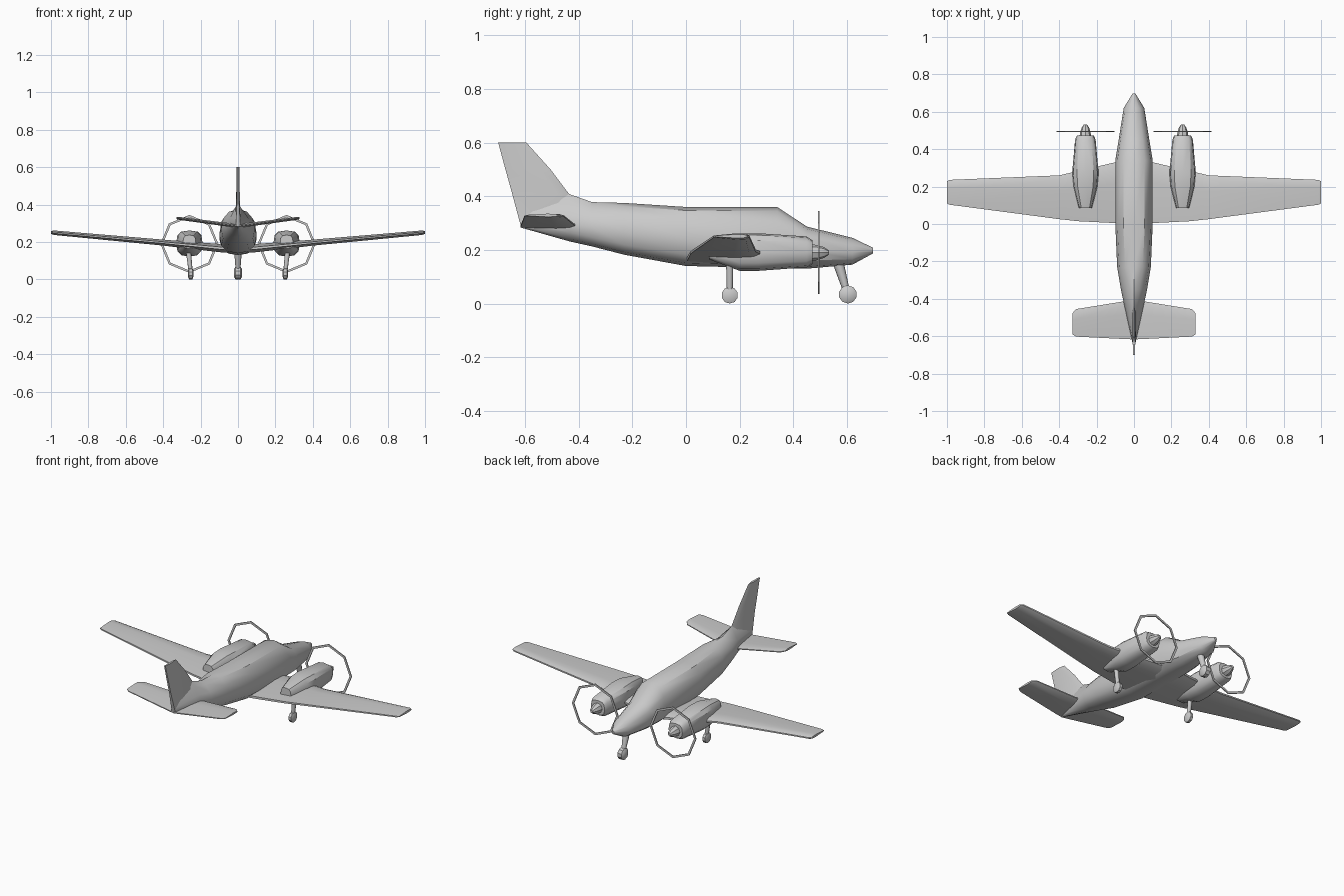
import bpy, bmesh, math
from mathutils import Vector

if "Cube" in bpy.data.objects:
    bpy.data.objects.remove(bpy.data.objects["Cube"])


def finish(name, bm, mirror=False, angle=35):
    bmesh.ops.recalc_face_normals(bm, faces=bm.faces)
    me = bpy.data.meshes.new(name)
    bm.to_mesh(me)
    bm.free()
    ob = bpy.data.objects.new(name, me)
    bpy.context.collection.objects.link(ob)
    bpy.ops.object.select_all(action='DESELECT')
    ob.select_set(True)
    bpy.context.view_layer.objects.active = ob
    bpy.ops.object.shade_smooth_by_angle(angle=math.radians(angle))
    if mirror:
        ob.modifiers.new("Mirror", 'MIRROR').use_mirror_merge = False
    return ob


def loft(name, rings, **kw):
    bm = bmesh.new()
    rows = [[bm.verts.new(p) for p in r] for r in rings]
    n = len(rows[0])
    for a, b in zip(rows, rows[1:]):
        for i in range(n):
            j = (i + 1) % n
            bm.faces.new((a[i], a[j], b[j], b[i]))
    bm.faces.new(rows[0])
    bm.faces.new(rows[-1])
    return finish(name, bm, **kw)


def section(y, w, top, mid, bot, et=2.5, eb=2.5, x=0, n=12):
    """Rounded cross-section with separate upper and lower fullness."""
    pts = []
    for i in range(n):
        a = 2 * math.pi * i / n
        c, s = math.cos(a), math.sin(a)
        e = et if s >= 0 else eb
        px = math.copysign(abs(c) ** (2 / e), c) * w
        pz = abs(s) ** (2 / e)
        pts.append((x + px, y, mid + pz * (top - mid) if s >= 0 else mid - pz * (mid - bot)))
    return pts


def airfoil(x, le, te, z, t):
    c = te - le
    prof = [(0, .3), (.1, .85), (.35, 1), (1, .3), (1, -.3), (.35, -1), (.1, -.85), (0, -.3)]
    return [(x, le + c * u, z + t * v) for u, v in prof]


def tube(name, p, q, r1, r2, mirror=False):
    p, q = Vector(p), Vector(q)
    rot = (q - p).to_track_quat('Z', 'Y')
    ring = lambda o, r: [o + rot @ Vector((r * math.cos(k * math.pi / 4), r * math.sin(k * math.pi / 4), 0))
                         for k in range(8)]
    loft(name, [ring(p, r1), ring(q, r2)], mirror=mirror, angle=50)


def wheel(name, x, y, r, w, mirror=False):
    rings = []
    for dx, k in ((-w, .6), (-w * .6, 1), (w * .6, 1), (w, .6)):
        rings.append([(x + dx, y + r * k * math.cos((i + .5) * math.pi / 5),
                       r + r * k * math.sin((i + .5) * math.pi / 5)) for i in range(10)])
    loft(name, rings, mirror=mirror)


# Fuselage
loft("fuselage", [section(*s) for s in [
    (.697, .008, .208, .197, .187, 2, 2),
    (.62, .055, .245, .19, .145, 2, 2.2),
    (.45, .082, .287, .20, .130),
    (.34, .10, .36, .22, .132),
    (.0, .10, .36, .24, .140),
    (-.23, .09, .375, .27, .182, 2.2),
    (-.35, .070, .378, .285, .213, 1.6, 2.2),
    (-.435, .052, .408, .30, .232, 1.15, 2),
    (-.615, .012, .36, .30, .283, 1.15, 2)]])

# Tail fin, thickening toward its root
loft("tail_fin", [[(0, f, z), (t, f - .04, z), (t * .6, b, z), (-t * .6, b, z), (-t, f - .04, z)]
                  for z, f, b, t in [(.29, -.42, -.616, .02), (.41, -.437, -.648, .010),
                                     (.5, -.505, -.673, .009), (.6, -.595, -.70, .007)]])

# Main wing with dihedral and forward inboard glove
loft("wing", [airfoil(*s) for s in [
    (0, .35, 0, .160, .022), (.1, .33, .005, .168, .022), (.3, .283, .015, .187, .018),
    (.4, .26, .026, .197, .016), (.985, .236, .103, .25, .012), (1.0, .228, .110, .251, .007)]], mirror=True)

# Horizontal tailplane
loft("tailplane", [airfoil(*s) for s in [
    (0, -.408, -.617, .286, .010), (.05, -.413, -.615, .292, .010),
    (.31, -.455, -.602, .326, .008), (.33, -.478, -.59, .329, .006)]], mirror=True)

# Engine nacelles
loft("nacelle", [section(y, w, t, m, b, 3, 2.5, .26) for y, w, t, m, b in [
    (.472, .046, .235, .19, .148), (.45, .055, .250, .19, .135), (.27, .071, .262, .19, .122),
    (.2, .065, .262, .19, .122), (.085, .035, .238, .19, .165)]], mirror=True)

# Spinners
loft("spinner", [section(y, r, .19 + r, .19, .19 - r, 2, 2, .26, 8) for y, r in [
    (.46, .032), (.49, .028), (.515, .020), (.532, .008)]], mirror=True)

# Eight-sided propeller rings
bm = bmesh.new()
rows = []
for i in range(8):
    a = i * math.pi / 4
    rows.append([bm.verts.new((.26 + r * math.cos(a), y, .19 + r * math.sin(a)))
                 for r, y in ((.155, .492), (.155, .498), (.142, .498), (.142, .492))])
for i in range(8):
    for j in range(4):
        a, b, k = rows[i], rows[(i + 1) % 8], (j + 1) % 4
        bm.faces.new((a[j], a[k], b[k], b[j]))
finish("propeller_ring", bm, mirror=True)

# Landing gear
wheel("nose_wheel", 0, .603, .034, .022)
tube("nose_strut", (0, .565, .16), (0, .6, .04), .021, .012)
wheel("main_wheel", .253, .163, .031, .014, mirror=True)
tube("main_strut", (.267, .163, .17), (.253, .163, .04), .014, .011, mirror=True)
